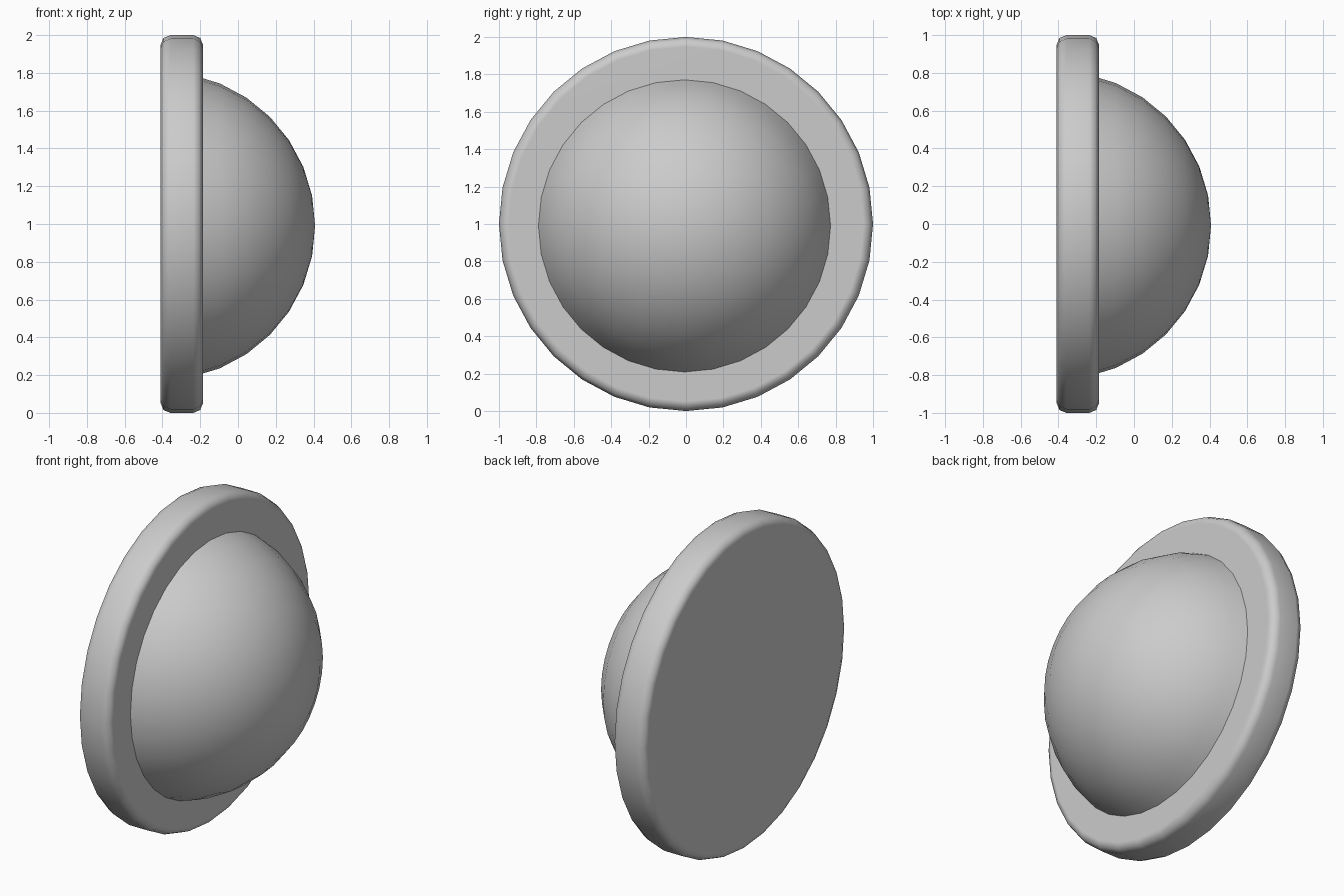
import bpy, math

if "Cube" in bpy.data.objects:
    bpy.data.objects.remove(bpy.data.objects["Cube"])

SEGS = 32


def revolve_x(name, profile, centre):
    """Revolve (x, radius) points around the x axis; both ends are closed."""
    verts, faces = [], []
    cx, cy, cz = centre
    for x, r in profile:
        for i in range(SEGS):
            a = 2 * math.pi * i / SEGS
            verts.append((cx + x, cy + r * math.cos(a), cz + r * math.sin(a)))
    for k in range(len(profile) - 1):
        for i in range(SEGS):
            j = (i + 1) % SEGS
            a, b = k * SEGS, (k + 1) * SEGS
            faces.append((a + i, a + j, b + j, b + i))
    # end caps: flat polygon at the back, fan to a pole at the front
    faces.append(tuple(reversed(range(SEGS))))
    last = (len(profile) - 1) * SEGS
    return verts, faces, last


def make_object(name, verts, faces):
    mesh = bpy.data.meshes.new(name)
    mesh.from_pydata(verts, [], faces)
    mesh.update()
    obj = bpy.data.objects.new(name, mesh)
    bpy.context.collection.objects.link(obj)
    bpy.ops.object.select_all(action='DESELECT')
    obj.select_set(True)
    bpy.context.view_layer.objects.active = obj
    bpy.ops.object.shade_smooth_by_angle(angle=math.radians(60))
    return obj


# base disc with rounded rims
X0, X1, B = -0.41, -0.185, 0.052
arc = [math.radians(d) for d in (0, 45, 90)]
profile = [(X0 + B - B * math.cos(a), 1 - B + B * math.sin(a)) for a in arc]
profile += [(X1 - B + B * math.sin(a), 1 - B + B * math.cos(a)) for a in arc]
verts, faces, last = revolve_x("base_disc", profile, (0, 0, 1))
faces.append(tuple(range(last, last + SEGS)))
disc = make_object("base_disc", verts, faces)
weighted = disc.modifiers.new("weighted_normal", 'WEIGHTED_NORMAL')
weighted.keep_sharp = True

# dome, part of a sphere sunk into the disc
R, CENTRE = 0.816, (-0.408, -0.008, 0.99)
angles = [math.radians(11.25 * k) for k in range(7, 0, -1)]
profile = [(R * math.cos(a), R * math.sin(a)) for a in angles]
verts, faces, last = revolve_x("dome", profile, CENTRE)
verts.append((CENTRE[0] + R, CENTRE[1], CENTRE[2]))
faces += [(last + i, last + (i + 1) % SEGS, len(verts) - 1) for i in range(SEGS)]
make_object("dome", verts, faces)
